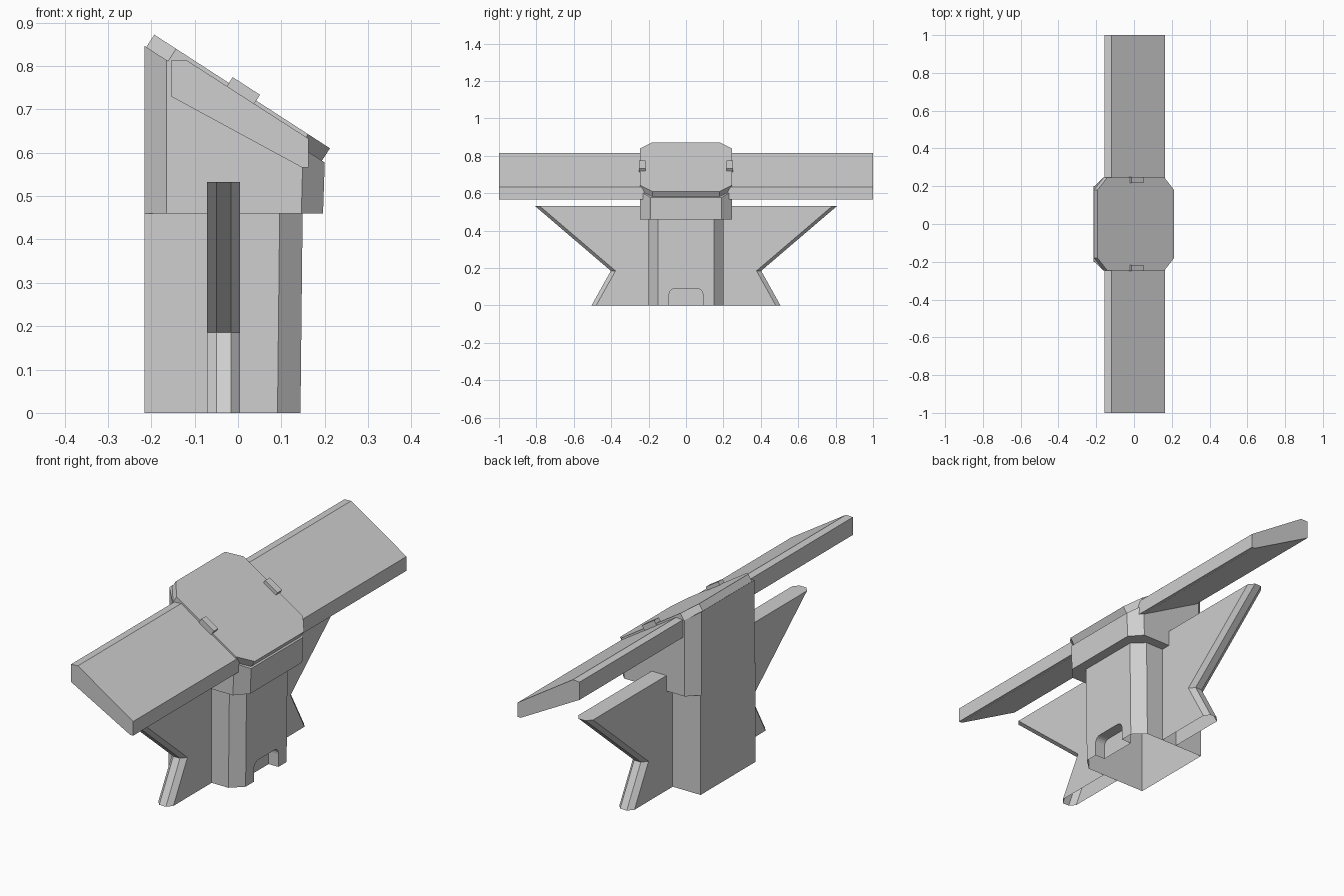
import bpy, bmesh, math
from mathutils import Vector

cube = bpy.data.objects.get("Cube")
if cube:
    bpy.data.objects.remove(cube, do_unlink=True)

GREY = (0.62, 0.62, 0.62, 1.0)
grey = bpy.data.materials.new("plain_grey")
grey.use_nodes = True
grey.diffuse_color = GREY
grey.node_tree.nodes["Principled BSDF"].inputs["Base Color"].default_value = GREY


def loft(name, rings, caps=(True, True)):
    """Skin matching closed rings of points into one object."""
    bm = bmesh.new()
    loops = [[bm.verts.new(p) for p in ring] for ring in rings]
    for low, high in zip(loops, loops[1:]):
        for i in range(len(low)):
            j = (i + 1) % len(low)
            bm.faces.new((low[i], low[j], high[j], high[i]))
    for loop, wanted in zip((loops[0], loops[-1]), caps):
        if wanted:
            bm.faces.new(loop)
    bmesh.ops.recalc_face_normals(bm, faces=bm.faces)
    mesh = bpy.data.meshes.new(name)
    bm.to_mesh(mesh)
    bm.free()
    mesh.materials.append(grey)
    obj = bpy.data.objects.new(name, mesh)
    bpy.context.collection.objects.link(obj)
    return obj


def mirrored(half):
    """Complete a (u, y) half outline across y = 0."""
    return half + [(u, -y) for u, y in reversed(half)]


# Sloped lid frame: origin at the high end, s runs downhill
HIGH, LOW = Vector((-0.193, 0, 0.872)), Vector((0.212, 0, 0.61))
along = (LOW - HIGH).normalized()
normal = Vector((-along.z, 0, along.x))
LENGTH = (LOW - HIGH).length
THICK = 0.034


def on_lid(s, y, h):
    p = HIGH + along * s + normal * h
    return (p.x, y, p.z)


def lid_underside(x):
    base = HIGH - normal * THICK
    return base.z + (x - base.x) * along.z / along.x


# Hollow column, slightly wider at the top
def column_ring(front, z):
    half = [(-0.215, 0.2), (front - 0.053, 0.2), (front, 0.15)]
    return [(x, y, z) for x, y in mirrored(half)]


column = loft("column", [column_ring(0.144, 0), column_ring(0.149, 0.46)])

# Rounded opening cut into the foot of the column
arch = [(0.09, -0.05)]
for k in range(6):
    a = math.radians(18 * k)
    arch.append((0.06 + 0.03 * math.cos(a), 0.06 + 0.03 * math.sin(a)))
arch += [(-y, z) for y, z in reversed(arch)]
cutter = loft("arch_cutter", [[(x, y, z) for y, z in arch] for x in (0.094, 0.25)])
cutter.hide_render = True
cut = column.modifiers.new("arch_opening", 'BOOLEAN')
cut.object = cutter
cut.operation = 'DIFFERENCE'
cut.solver = 'EXACT'
bpy.context.view_layer.objects.active = column
bpy.ops.object.modifier_apply(modifier=cut.name)
bpy.data.objects.remove(cutter, do_unlink=True)

# Open the underside of the column
bm = bmesh.new()
bm.from_mesh(column.data)
base = [f for f in bm.faces if all(v.co.z < 0.001 for v in f.verts)]
bmesh.ops.delete(bm, geom=base, context='FACES')
bm.to_mesh(column.data)
bm.free()


# Head block, chamfered, with its top cut to the slope of the lid
def head_half(front):
    return mirrored([(-0.215, 0.195), (-0.165, 0.245), (front - 0.05, 0.245), (front, 0.19)])


loft("head_block", [
    [(x, y, 0.46) for x, y in head_half(0.196)],
    [(x, y, lid_underside(x)) for x, y in head_half(0.2)],
])

# Octagonal sloped lid
lid = mirrored([(0, 0.18), (0.06, 0.245), (LENGTH - 0.06, 0.245), (LENGTH, 0.18)])
loft("lid", [[on_lid(s, y, h) for s, y in lid] for h in (-THICK, 0)])

# Parts repeated on both sides
wing = [(-0.155, 0.73), (-0.155, 0.812), (-0.12, 0.814),
        (0.163, 0.632), (0.163, 0.566), (0.147, 0.566)]
fin_levels = [(0.505, 0), (0.402, 0.185), (0.808, 0.532)]

for side, label in ((-1, "front"), (1, "back")):
    # Sloping wing panel
    loft(label + "_wing", [[(x, side * y, z) for x, z in wing] for y in (0.2, 1.0)])

    # Notched fin with a bevelled outer edge
    rings = []
    for reach, z in fin_levels:
        plan = [(-0.072, 0.2), (-0.072, reach - 0.025), (-0.05, reach),
                (-0.016, reach), (0.005, reach - 0.025), (0.005, 0.2)]
        rings.append([(x, side * y, z) for x, y in plan])
    loft(label + "_fin", rings, caps=(False, True))

    # Small clip on the lid edge
    clip = [(0.205, 0.217), (0.28, 0.217), (0.28, 0.25), (0.205, 0.25)]
    loft(label + "_clip", [[on_lid(s, side * y, h) for s, y in clip] for h in (-0.02, 0.016)])
